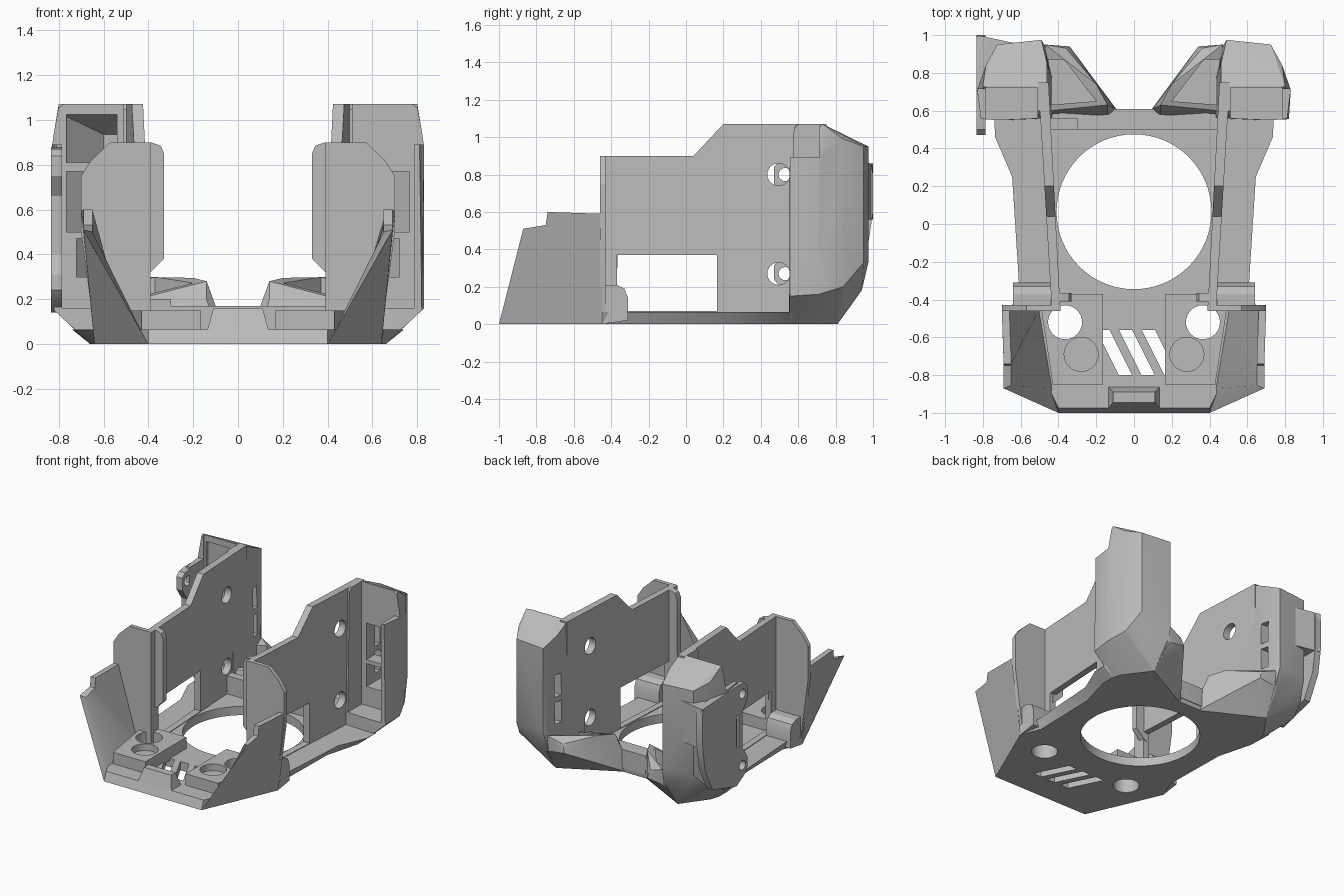
import bpy, bmesh, math

cube = bpy.data.objects.get("Cube")
if cube:
    bpy.data.objects.remove(cube, do_unlink=True)

grey = bpy.data.materials.new("light_grey_plastic")
grey.use_nodes = True
grey.diffuse_color = (0.5, 0.5, 0.5, 1)
grey.node_tree.nodes["Principled BSDF"].inputs["Base Color"].default_value = (0.5, 0.5, 0.5, 1)
parts = []


def finish(name, bm, side=1):
    """Turn a bmesh into an object, flipped to -x when side is -1."""
    for v in bm.verts:
        v.co.x *= side
    bmesh.ops.recalc_face_normals(bm, faces=bm.faces)
    mesh = bpy.data.meshes.new(name)
    bm.to_mesh(mesh)
    bm.free()
    mesh.materials.append(grey)
    obj = bpy.data.objects.new(name, mesh)
    bpy.context.collection.objects.link(obj)
    parts.append(obj)
    return obj


def loft(name, low, high, side=1):
    """Solid between two matching closed loops of 3D points."""
    bm = bmesh.new()
    a = [bm.verts.new(p) for p in low]
    b = [bm.verts.new(p) for p in high]
    bm.faces.new(a)
    bm.faces.new(b)
    for i in range(len(a)):
        j = (i + 1) % len(a)
        bm.faces.new((a[i], a[j], b[j], b[i]))
    return finish(name, bm, side)


def prism(name, pts, axis, lo, hi, side=1):
    """Flat profile extruded along x, y or z."""
    def put(p, h):
        q = list(p)
        q.insert("xyz".index(axis), h)
        return q
    return loft(name, [put(p, lo) for p in pts], [put(p, hi) for p in pts], side)


def box(name, x, y, z, side=1):
    return prism(name, [(x[0], y[0]), (x[1], y[0]), (x[1], y[1]), (x[0], y[1])], "z", *z, side)


def disc(u, v, r, n=32):
    return [(u + r * math.cos(math.tau * i / n), v + r * math.sin(math.tau * i / n)) for i in range(n)]


def hull(name, pts, side=1):
    bm = bmesh.new()
    for p in pts:
        bm.verts.new(p)
    res = bmesh.ops.convex_hull(bm, input=bm.verts)
    spare = [g for g in set(res["geom_interior"] + res["geom_unused"]) if isinstance(g, bmesh.types.BMVert)]
    if spare:
        bmesh.ops.delete(bm, geom=spare, context="VERTS")
    bmesh.ops.dissolve_limit(bm, angle_limit=0.03, verts=bm.verts, edges=bm.edges)
    return finish(name, bm, side)


def cut(obj, *cutters):
    for c in cutters:
        mod = obj.modifiers.new("cut", "BOOLEAN")
        mod.operation, mod.solver, mod.object = "DIFFERENCE", "EXACT", c
        bpy.context.view_layer.objects.active = obj
        bpy.ops.object.modifier_apply(modifier=mod.name)
        parts.remove(c)
        bpy.data.objects.remove(c, do_unlink=True)


def both(half):
    return half + [(-x, y) for x, y in reversed(half)]


# Floor plate with fan opening, duct holes and slanted vents
base = both([(.40, -1), (.64, -.45), (.58, -.3), (.59, .2), (.66, .46), (.66, .56), (.5, .81), (.1, .6)])
rim = both([(.40, -.975), (.65, -.45), (.61, -.3), (.645, .25), (.735, .46), (.74, .56), (.5, .84), (.1, .61)])
floor = loft("floor_plate", [(x, y, 0) for x, y in base], [(x, y, .065) for x, y in rim])
cut(floor, prism("fan_cutter", disc(0, .065, .41, 64), "z", -.1, .3))
for s in (1, -1):
    cut(floor, prism("duct_cutter", disc(.365, -.52, .09), "z", -.1, .3, s))
for x in (-.1, .02, .14):
    cut(floor, prism("vent_cutter", [(x - .1, -.56), (x - .03, -.56), (x + .09, -.8), (x + .02, -.8)], "z", -.1, .2))

# Raised bar across the back of the fan opening, and a tab at the front
prism("rear_bar", [(-.47, .5), (.47, .5), (.47, .58), (.12, .61), (-.12, .61), (-.47, .58)], "z", .03, .17)
box("rear_bar_clip", (-.45, -.3), (.5, .56), (.16, .2))
hull("front_tab", [(x * s, y, z) for s in (1, -1)
     for x, y, z in ((.14, -.98, .05), (.14, -.86, .05), (.11, -.945, .16), (.11, -.89, .16))])

for s in (1, -1):
    label = "left" if s == 1 else "right"

    # Duct pads on the front floor
    pad = prism(label + "_duct_pad", [(.165, -.85), (.43, -.85), (.49, -.46), (.43, -.37), (.165, -.37)], "z", .05, .15, s)
    cut(pad, prism("hole", disc(.365, -.52, .09), "z", -.1, .3, s),
        prism("dish", disc(.28, -.69, .09), "z", .1, .3, s))

    # Slanted front side wall with a stepped top edge
    outer = [(.4, -1, 0), (.64, -.45, 0), (.7, -.45, .59), (.69, -.74, .6), (.69, -.75, .53), (.69, -.87, .51)]
    inner = [(.43, -.87, .055), (.5, -.45, .055), (.66, -.45, .59), (.65, -.74, .6), (.65, -.75, .53), (.65, -.855, .5)]
    loft(label + "_front_side", outer, inner, s)

    # Upright flange across the front end of the wall, with a lip set behind it
    prism(label + "_front_flange", [(.39, .05), (.39, .9), (.57, .9),
          (.655, .82), (.7, .75), (.7, .5), (.64, .05)], "y", -.46, -.43, s)
    prism(label + "_flange_lip", [(.42, .3), (.39, .32), (.33, .38), (.33, .85), (.345, .885), (.39, .9), (.42, .9)],
          "y", -.41, -.365, s)
    prism(label + "_foot_block", [(-.45, 0), (-.31, .02), (-.31, .14), (-.33, .19), (-.37, .21), (-.45, .21)],
          "x", .44, .64, s)

    # Tall side wall, leaning outward toward the back
    profile = [(-.45, .03), (.75, .03), (.75, 1.07), (.2, 1.07), (.04, .9), (-.45, .9)]
    wall = loft(label + "_side_wall",
                [(.39 + .052 * (y + .45), y, z) for y, z in profile],
                [(.435 + .06 * (y + .45), y, z) for y, z in profile], s)
    cut(wall, box("window", (.3, .7), (-.37, .165), (.07, .37), s))
    for z in (.27, .8):
        cut(wall, prism("screw", disc(.495, z, .06, 24), "x", .3, .65, s))

    # Flared rear column, tapered at the foot and sloped at the top
    column = hull(label + "_rear_column", [
        (.43, .56, 0), (.43, .76, 0), (.5, .81, 0), (.64, .62, 0), (.66, .55, 0),
        (.72, .55, .06), (.82, .555, .15), (.83, .71, .16), (.78, .84, .2), (.47, .94, .18),
        (.49, .975, .33), (.725, .95, .33), (.49, .975, .95), (.725, .95, .95), (.785, .84, .99),
        (.46, .58, 1.07), (.46, .73, 1.07), (.46, .85, 1.01), (.8, .73, 1.07), (.83, .71, .89),
        (.81, .555, .89)], s)
    cut(column,
        box("front_space", (.51, .785), (.4, .72), (.16, 1.3), s),
        box("fin_top", (.51, 1), (.4, .715), (.89, 1.3), s),
        prism("pocket", [(.55, .7), (.765, .7), (.765, .78), (.62, .9), (.55, .9)], "z", .5, .77, s),
        prism("low_pocket", [(.55, .7), (.72, .7), (.72, .78), (.62, .89), (.55, .89)], "z", .3, .47, s))
    for z in (.27, .8):
        cut(column, prism("screw", disc(.495, z, .06, 24), "x", .3, .65, s))
    if s == -1:
        # Open hollow near the top, its roof following the sloped cap
        plan = [(.54, .7), (.765, .7), (.765, .74), (.6, .9), (.54, .9)]
        cut(column, loft("high_pocket", [(x, y, .81) for x, y in plan],
                         [(x, y, 1.035 - .5 * (y - .7)) for x, y in plan], s))
    for z in (.36, .56):
        cut(column, box("slot", (.4, .6), (.82, .88), (z, z + .16), s))

    # Hollow corner gusset joining the column to the rear bar
    gusset = hull(label + "_rear_gusset", [
        (.08, .59, 0), (.47, .55, 0), (.5, .81, 0), (.1, .61, .17), (.14, .63, .28), (.2, .74, .295),
        (.34, .94, .2), (.36, .93, .26), (.47, .95, .3), (.45, .6, .2), (.49, .94, .18), (.14, .58, .2)], s)
    cut(gusset, prism("trough", [(.2, .65), (.37, .87), (.46, .87), (.45, .63)], "z", .12, .6, s))

# Accessory plate on the outer face of the right rear column
plate = prism("accessory_plate", [
    (.47, .75), (.47, .84), (.5, .87), (.58, .88), (.99, .86), (1.0, .8), (1.0, .6), (.97, .4), (.88, .22),
    (.6, .14), (.51, .19), (.47, .24), (.47, .31), (.53, .4), (.53, .66)], "x", .785, .835, -1)
for z in (.27, .8):
    cut(plate, prism("lug_hole", disc(.53, z, .035, 24), "x", .7, .9, -1))
cut(plate, box("long_slot", (.7, .9), (.57, .6), (.42, .66), -1))
hull("plate_back_web", [(x, y, z) for z in (.56, .86)
     for x, y in ((.83, 1.0), (.79, .8), (.62, .955), (.7, .9))], -1)

# Keep sharp edges while smoothing the round holes
bpy.ops.object.select_all(action="DESELECT")
for obj in parts:
    obj.select_set(True)
bpy.context.view_layer.objects.active = parts[0]
bpy.ops.object.shade_smooth_by_angle(angle=math.radians(25))
